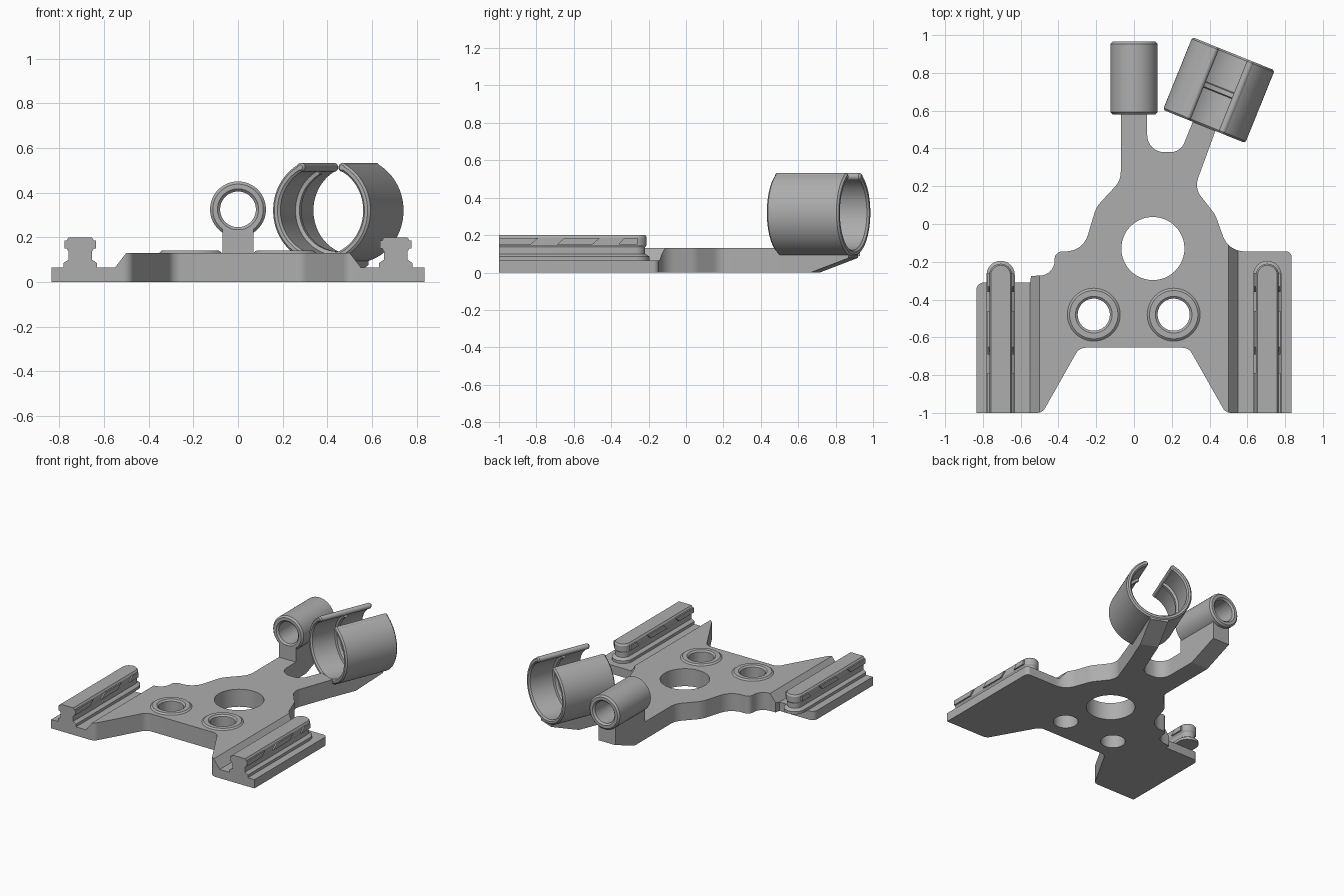
import bpy, bmesh
from math import sin, cos, tan, pi, radians
from mathutils import Vector, Matrix

if "Cube" in bpy.data.objects:
    bpy.data.objects.remove(bpy.data.objects["Cube"])

grey = bpy.data.materials.new("plain grey")
grey.use_nodes = True
colour = (0.42, 0.42, 0.42, 1)
grey.diffuse_color = colour
grey.node_tree.nodes["Principled BSDF"].inputs["Base Color"].default_value = colour


def make(name, verts, faces, matrix=Matrix()):
    mesh = bpy.data.meshes.new(name)
    mesh.from_pydata([matrix @ Vector(v) for v in verts], [], faces)
    bm = bmesh.new()
    bm.from_mesh(mesh)
    bmesh.ops.recalc_face_normals(bm, faces=bm.faces)
    bm.to_mesh(mesh)
    bm.free()
    mesh.materials.append(grey)
    obj = bpy.data.objects.new(name, mesh)
    bpy.context.collection.objects.link(obj)
    return obj


def loft(name, rings, matrix=Matrix(), closed=False):
    """Skin equal rings of points, capping the ends unless closed."""
    n, m = len(rings[0]), len(rings)
    faces = []
    for i in range(m if closed else m - 1):
        a, b = i * n, (i + 1) % m * n
        faces += [(a + k, a + (k + 1) % n, b + (k + 1) % n, b + k) for k in range(n)]
    if not closed:
        faces += [tuple(range(n)), tuple(range((m - 1) * n, m * n))]
    return make(name, [p for r in rings for p in r], faces, matrix)


def side_prism(name, profile, x0, x1, matrix=Matrix()):
    return loft(name, [[(x, y, z) for y, z in profile] for x in (x0, x1)], matrix)


def revolve(name, profile, matrix, gap=0, steps=72):
    """Turn (radius, along) points round the y axis, leaving a gap at the top."""
    count = steps + 1 if gap else steps
    angles = [gap + (2 * pi - 2 * gap) * i / steps for i in range(count)]
    rings = [[(r * sin(a), y, r * cos(a)) for r, y in profile] for a in angles]
    return loft(name, rings, matrix, closed=not gap)


def rounded(corners, steps=8):
    """Outline with each corner (x, y, radius) filleted."""
    out = []
    for i, (x, y, r) in enumerate(corners):
        p = Vector((x, y))
        if not r:
            out.append(p)
            continue
        a = (Vector(corners[i - 1][:2]) - p).normalized()
        b = (Vector(corners[(i + 1) % len(corners)][:2]) - p).normalized()
        half = a.angle(b) / 2
        centre = p + (a + b).normalized() * (r / sin(half))
        start, end = p + a * (r / tan(half)) - centre, p + b * (r / tan(half)) - centre
        sweep = pi - 2 * half
        for k in range(steps + 1):
            t = k / steps
            out.append(centre + (start * sin((1 - t) * sweep) + end * sin(t * sweep)) / sin(sweep))
    return out


def cut(obj, cutter):
    mod = obj.modifiers.new("cut", "BOOLEAN")
    mod.operation, mod.solver, mod.object = "DIFFERENCE", "EXACT", cutter
    with bpy.context.temp_override(object=obj, active_object=obj):
        bpy.ops.object.modifier_apply(modifier=mod.name)
    bpy.data.objects.remove(cutter)


def smooth(obj):
    bpy.ops.object.select_all(action="DESELECT")
    obj.select_set(True)
    bpy.context.view_layer.objects.active = obj
    bpy.ops.object.shade_smooth_by_angle(angle=radians(28))


upright = Matrix.Rotation(pi / 2, 4, "X")

# Base plate with two wings and two arms
THICK, WING = 0.13, 0.065
outline = rounded([
    (-0.835, -1, 0), (-0.485, -1, 0.05), (-0.29, -0.655, 0.06), (0.29, -0.655, 0.06),
    (0.485, -1, 0.05), (0.835, -1, 0), (0.835, -0.145, 0.03), (0.5, -0.145, 0.12),
    (0.43, 0.05, 0.15), (0.32, 0.19, 0.1), (0.431, 0.493, 0), (0.311, 0.541, 0),
    (0.246, 0.38, 0.08), (0.07, 0.38, 0.09), (0.07, 0.58, 0), (-0.07, 0.58, 0),
    (-0.07, 0.23, 0.12), (-0.2, 0.09, 0.15), (-0.27, -0.145, 0.12), (-0.42, -0.145, 0.04),
    (-0.42, -0.27, 0.08), (-0.545, -0.275, 0), (-0.55, -0.31, 0), (-0.835, -0.31, 0.04)])
plate = loft("base_plate", [[(p.x, p.y, z) for p in outline] for z in (0, THICK)])

# Lower the wings behind a sloped step
for s in (-1, 1):
    step = [(0.5, THICK), (0.55, WING), (0.9, WING), (0.9, 0.3), (0.5, 0.3)]
    cut(plate, loft("wing_cutter", [[(s * x, y, z) for x, z in step] for y in (-1.1, 0.1)]))

# Through holes and the raised collars round the small pair
holes = [(0.1, -0.13, 0.167), (-0.213, -0.48, 0.085), (0.21, -0.48, 0.085)]
for x, y, r in holes:
    disc = [[(x + r * cos(a * pi / 32), y + r * sin(a * pi / 32), z) for a in range(64)]
            for z in (-0.1, 0.3)]
    cut(plate, loft("hole_cutter", disc))
smooth(plate)
collar = [(0.085, THICK), (0.097, 0.14), (0.128, 0.14), (0.14, THICK)]
for name, (x, y, r) in zip(("right_collar", "left_collar"), holes[1:]):
    smooth(revolve(name, collar, Matrix.Translation((x, y, 0)) @ upright))

# Small tube on its stem
side_prism("tube_stem", [(0.58, 0), (0.7, 0), (0.93, 0.09), (0.93, 0.235), (0.58, 0.235)], -0.07, 0.07)


def tube_profile(outer, inner, half, bevel):
    return [(outer, bevel - half), (outer, half - bevel), (outer - bevel, half),
            (inner + bevel, half), (inner, half - bevel), (inner, bevel - half),
            (inner + bevel, -half), (outer - bevel, -half)]


smooth(revolve("small_tube", tube_profile(0.125, 0.08, 0.193, 0.012),
               Matrix.Translation((0, 0.773, 0.325))))

# Large open clip, turned outwards, with an inner rib and rounded lips
turned = Matrix.Translation((0.449, 0.709, 0)) @ Matrix.Rotation(radians(-22), 4, "Z")
raised = turned @ Matrix.Translation((0, 0, 0.32))
HALF, GAP = 0.2075, 0.48
shell = tube_profile(0.235, 0.2, HALF, 0.01)
rib = [(0.2, 0.017), (0.183, 0.012), (0.183, -0.012), (0.2, -0.017)]
smooth(revolve("clip_shell", shell[:5] + rib + shell[5:], raised, gap=GAP))
for name, s in (("clip_right_lip", -1), ("clip_left_lip", 1)):
    x, z = s * 0.2175 * sin(GAP), 0.2175 * cos(GAP)
    rings = [[(x + r * cos(a * pi / 8), y, z + r * sin(a * pi / 8)) for a in range(16)]
             for r, y in ((0.012, -HALF), (0.02, 0.01 - HALF), (0.02, HALF - 0.01), (0.012, HALF))]
    smooth(loft(name, rings, raised))
side_prism("clip_arm", [(-HALF, 0), (-0.02, 0), (0.2, 0.078), (0.2, 0.108), (-HALF, 0.108)],
           -0.065, 0.065, turned)

# Rails with a rounded back end and slanted side lugs
section = [(0.075, WING), (0.075, 0.085), (0.052, 0.1), (0.052, 0.135),
           (0.06, 0.148), (0.06, 0.188), (0.052, 0.2)]
lugs = [(-1, -1, -0.79, -0.83), (-0.69, -0.65, -0.46, -0.5), (-0.36, -0.33, -0.26, -0.26)]
for side, s in (("right", -1), ("left", 1)):
    place = Matrix.Translation((s * 0.706, 0, 0))
    rings = []
    for w, z in section:
        bend = [(w * cos(a * pi / 12), -0.27 + w * sin(a * pi / 12), z) for a in range(13)]
        rings.append([(-w, -1, z), (w, -1, z)] + bend)
    smooth(loft(side + "_rail", rings, place))
    for i, (a, b, c, d) in enumerate(lugs):
        side_prism(f"{side}_rail_lug_{i + 1}", [(a, 0.15), (b, 0.185), (c, 0.185), (d, 0.15)],
                   -0.07, 0.07, place)
